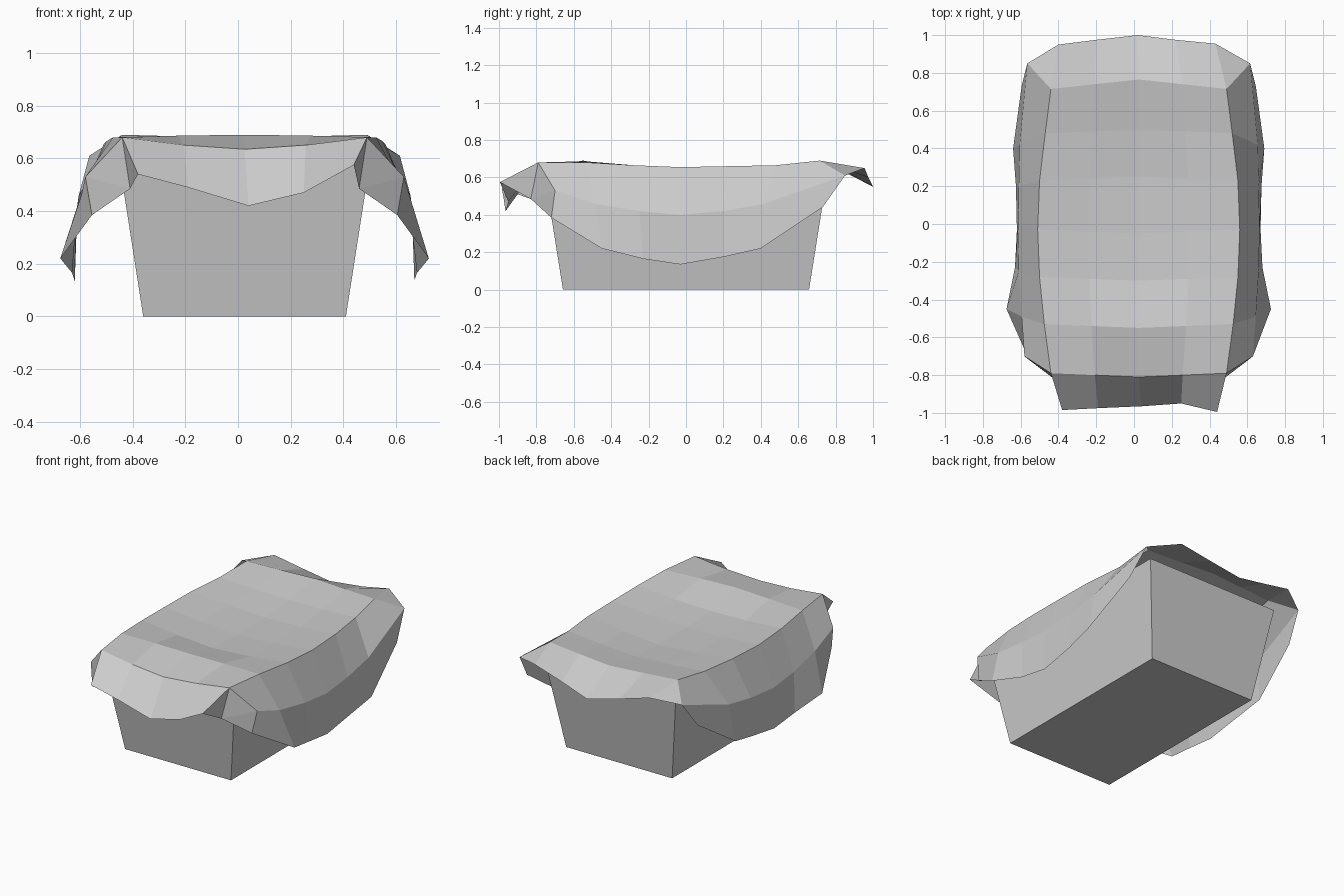
import bpy
import bmesh

old = bpy.data.objects.get("Cube")
if old:
    bpy.data.objects.remove(old, do_unlink=True)

CENTRE = 0.025  # the crate and cover sit slightly off the middle


def make_material(name, colour):
    mat = bpy.data.materials.new(name)
    mat.use_nodes = True
    mat.diffuse_color = colour
    mat.node_tree.nodes["Principled BSDF"].inputs["Base Color"].default_value = colour
    return mat


def make_object(name, bm, material):
    mesh = bpy.data.meshes.new(name)
    bm.to_mesh(mesh)
    bm.free()
    mesh.materials.append(material)
    obj = bpy.data.objects.new(name, mesh)
    bpy.context.scene.collection.objects.link(obj)
    return obj


grey = make_material("plain grey", (0.6, 0.6, 0.6, 1.0))

# Crate: flared walls with an open top hidden under the cover
bm = bmesh.new()
bmesh.ops.create_cube(bm, size=2)
for v in bm.verts:
    upper = v.co.z > 0
    v.co.x = CENTRE + v.co.x * (0.48 if upper else 0.385)
    v.co.y *= 0.755 if upper else 0.658
    v.co.z = 0.61 if upper else 0
lid = [f for f in bm.faces if f.normal.z > 0.9 or f.calc_center_median().z > 0.6]
bmesh.ops.delete(bm, geom=lid, context="FACES_ONLY")
make_object("crate", bm, grey)

# Cover stations, front to back:
# (y, half width, edge z, middle z), (half width, y, z) of the side fold and of the hem
stations = [
    ((-0.79, 0.465, 0.68, 0.635), (0.605, -0.70, 0.53), (0.58, -0.72, 0.385)),
    ((-0.53, 0.50, 0.68, 0.69), (0.62, -0.49, 0.46), (0.70, -0.45, 0.22)),
    ((-0.28, 0.525, 0.665, 0.63), (0.635, -0.25, 0.42), (0.655, -0.23, 0.165)),
    ((-0.03, 0.535, 0.655, 0.62), (0.64, -0.03, 0.40), (0.645, -0.03, 0.135)),
    ((0.23, 0.525, 0.66, 0.62), (0.635, 0.20, 0.42), (0.65, 0.20, 0.175)),
    ((0.48, 0.495, 0.665, 0.64), (0.63, 0.42, 0.46), (0.665, 0.40, 0.22)),
    ((0.715, 0.465, 0.69, 0.68), (0.59, 0.85, 0.61), (0.62, 0.73, 0.44)),
]
front_hem = [(-0.38, -0.985, 0.54), (-0.19, -0.975, 0.49), (0.04, -0.965, 0.42),
             (0.25, -0.95, 0.47), (0.44, -0.995, 0.575)]
back_hem = [(-0.40, 0.95, 0.65), (-0.2, 0.975, 0.60), (0.02, 1.0, 0.55),
            (0.22, 0.975, 0.60), (0.43, 0.955, 0.65)]

bm = bmesh.new()


def point(x, y, z):
    return bm.verts.new((CENTRE + x, y, z))


def bridge(first, second):
    """Join two equally long rows of points with quads."""
    for i in range(len(first) - 1):
        bm.faces.new((first[i], first[i + 1], second[i + 1], second[i]))


# Top and side drapes
rows = []
for (y, half, edge_z, mid_z), fold, hem in stations:
    bow = 0.05 if y > 0.7 else 0.02 * (-1 if y < 0 else 1)
    row = [point(-hem[0], *hem[1:]), point(-fold[0], *fold[1:])]
    for t in (-1, -0.5, 0, 0.5, 1):
        sag = 1 - abs(t)
        z = edge_z + (mid_z - edge_z) * min(1, sag * 1.3)
        row.append(point(t * half, y + bow * sag, z))
    row += [point(fold[0], *fold[1:]), point(hem[0], *hem[1:])]
    rows.append(row)
for near, far in zip(rows, rows[1:]):
    bridge(near, far)

# Front and back flaps
front = [bm.verts.new(p) for p in front_hem]
back = [bm.verts.new(p) for p in back_hem]
bridge(front, rows[0][2:7])
bridge(rows[-1][2:7], back)

# Folded corners: tucked at the front, drawn up at the back
for edge, fold, hem, end, side in ((2, 1, 0, 0, -1), (6, 7, 8, -1, 1)):
    tuck = point(side * 0.435, -0.83, 0.485)
    corner_faces = [
        (rows[0][edge], rows[0][fold], tuck),
        (rows[0][edge], tuck, front[end]),
        (rows[0][fold], rows[0][hem], tuck),
        (rows[-1][edge], back[end], rows[-1][fold]),
    ]
    for corners in corner_faces:
        bm.faces.new(corners if side < 0 else corners[::-1])

make_object("cloth_cover", bm, grey)
